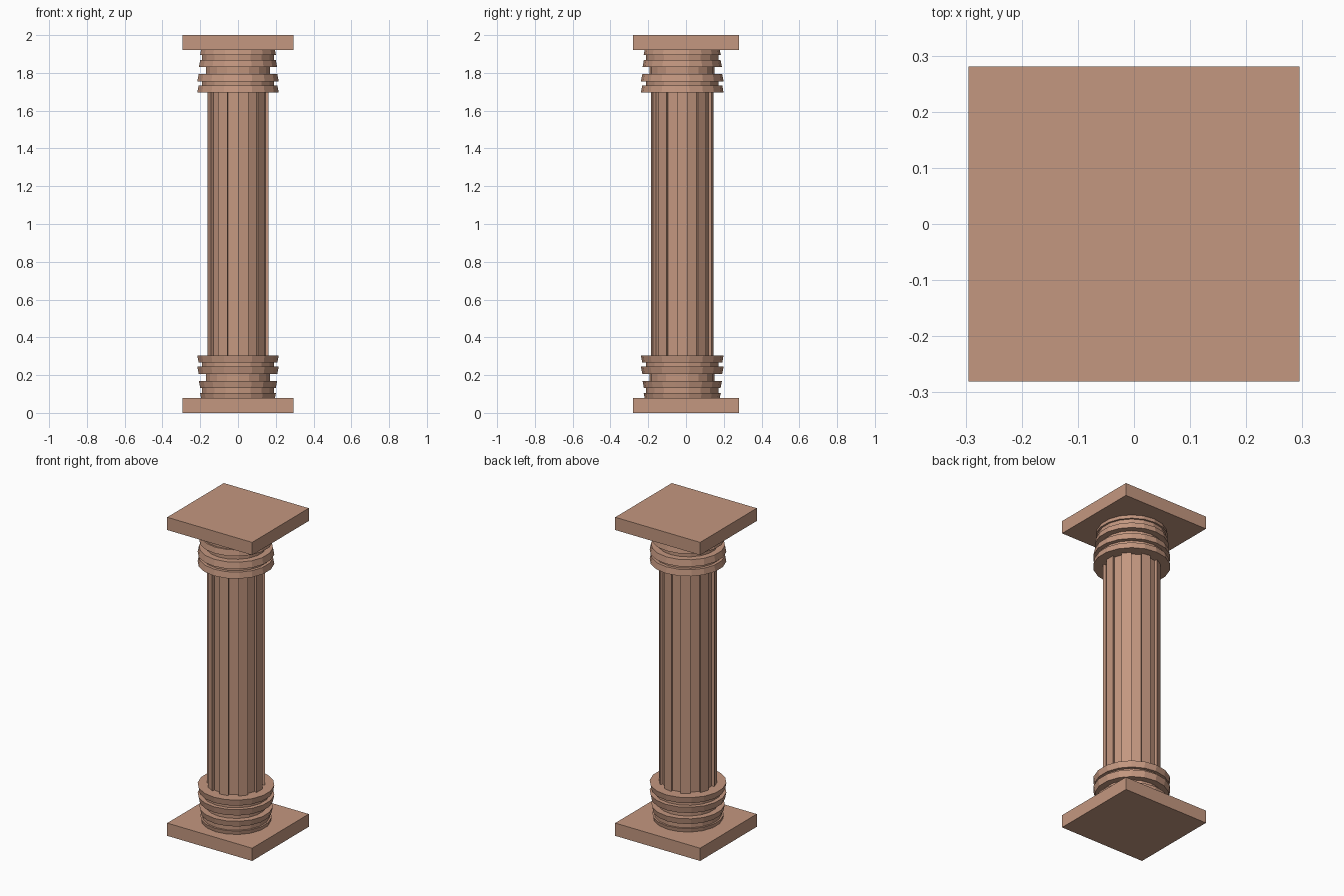
import bpy, bmesh, math

if "Cube" in bpy.data.objects:
    bpy.data.objects.remove(bpy.data.objects["Cube"])

SIDES = 18
CY = -0.02          # the column sits slightly forward of the slabs

stone = bpy.data.materials.new("terracotta_stone")
stone.diffuse_color = (0.55, 0.31, 0.215, 1)
stone.use_nodes = True
stone.node_tree.nodes["Principled BSDF"].inputs["Base Color"].default_value = stone.diffuse_color


def finish(name, bm):
    bmesh.ops.recalc_face_normals(bm, faces=bm.faces[:])
    me = bpy.data.meshes.new(name)
    bm.to_mesh(me)
    bm.free()
    me.materials.append(stone)
    ob = bpy.data.objects.new(name, me)
    bpy.context.collection.objects.link(ob)
    return ob


def loft(name, loops):
    """Skin a stack of equal-length point loops and cap both ends."""
    bm = bmesh.new()
    rings = [[bm.verts.new(p) for p in loop] for loop in loops]
    n = len(rings[0])
    for a, b in zip(rings, rings[1:]):
        for i in range(n):
            j = (i + 1) % n
            bm.faces.new((a[i], a[j], b[j], b[i]))
    bm.faces.new(rings[0][::-1])
    bm.faces.new(rings[-1])
    return finish(name, bm)


def polar(r, deg):
    a = math.radians(deg)
    return r * math.sin(a), -r * math.cos(a)


def slab(name, z0, z1):
    loft(name, [[(x, y, z) for x, y in ((-.295, -.281), (.295, -.281),
                                        (.295, .281), (-.295, .281))]
                for z in (z0, z1)])


# Square slabs
slab("bottom_slab", 0, 0.08)
slab("top_slab", 1.92, 2.0)

# Ringed base, mirrored for the capital: (radius, height)
profile = [(.199, .08), (.204, .104), (.193, .104), (.193, .132),
           (.203, .132), (.21, .168), (.172, .168), (.172, .205),
           (.211, .205), (.219, .245), (.193, .245), (.193, .267),
           (.212, .267), (.219, .305)]


def moulding(name, flip):
    loops = []
    for r, z in profile:
        z = 2 - z if flip else z
        pts = [polar(r, i * 360 / SIDES) for i in range(SIDES)]
        loops.append([(x, y + CY, z) for x, y in pts])
    loft(name, loops)


moulding("base_rings", False)
moulding("capital_rings", True)

# Fluted shaft: every second face is sunk along its normal
R, DEPTH = 0.165, 0.018
section = []
for k in range(SIDES // 2):
    a0 = k * 40 + 20
    lip0, lip1 = polar(R, a0), polar(R, a0 + 20)
    dx, dy = polar(DEPTH, a0 + 10)
    section += [lip0, (lip0[0] - dx, lip0[1] - dy),
                (lip1[0] - dx, lip1[1] - dy), lip1]
loft("fluted_shaft", [[(x, y + CY, z) for x, y in section]
                      for z in (0.30, 1.70)])
